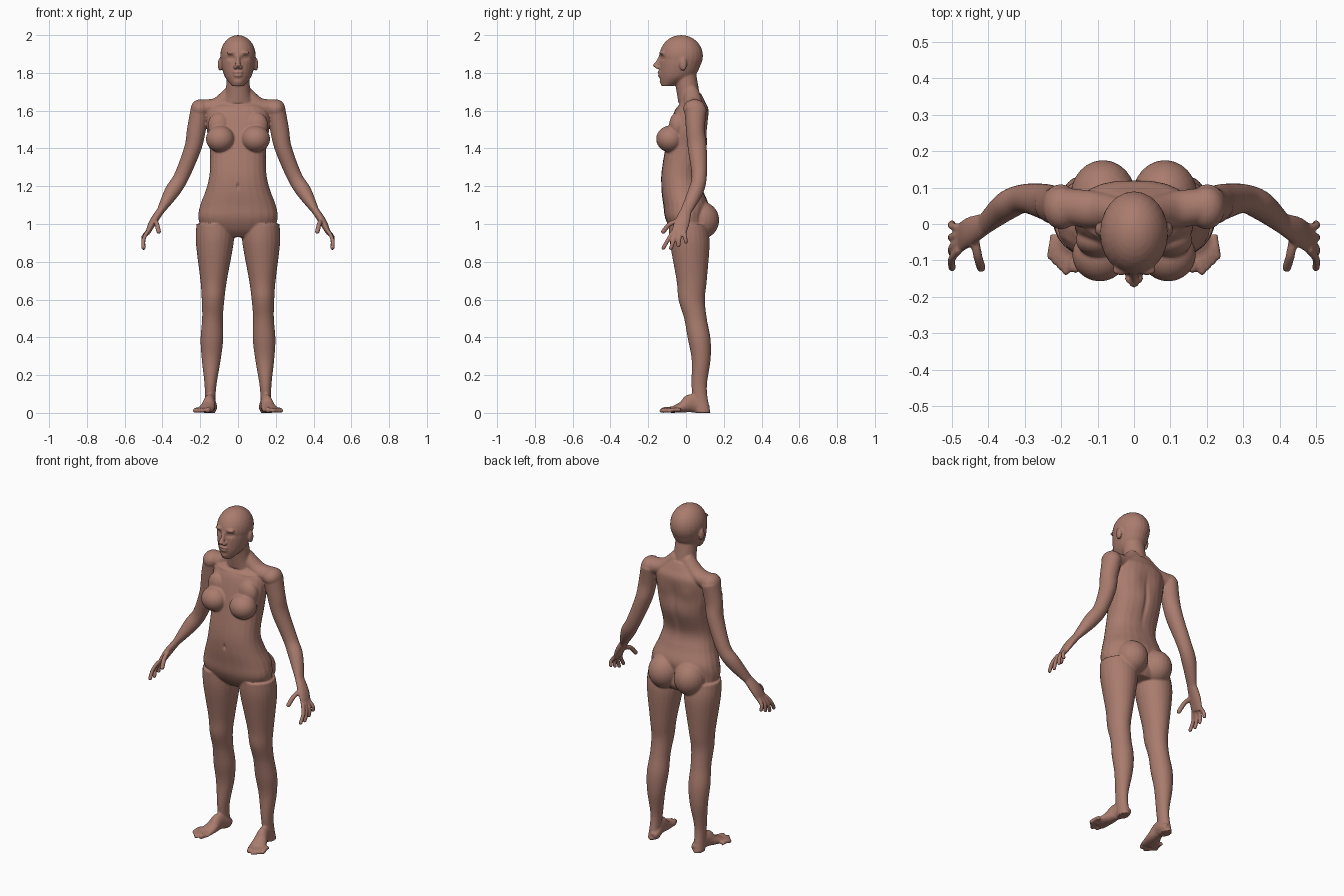
import bpy
import bmesh
import math
from mathutils import Vector, Matrix

cube = bpy.data.objects.get("Cube")
if cube:
    bpy.data.objects.remove(cube, do_unlink=True)

FRONT_BACK, UP = Vector((0, 1, 0)), Vector((0, 0, 1))
bm = bmesh.new()


def spline(rows, steps=6):
    """Smooth curve through rows of numbers."""
    rows = [Vector(row) for row in rows]
    padded = [rows[0], *rows, rows[-1]]
    points = []
    for before, start, end, after in zip(padded, padded[1:], padded[2:], padded[3:]):
        for step in range(steps):
            t = step / steps
            leave, arrive = (end - before) / 2, (after - start) / 2
            bend = (end - start) * 3 - leave * 2 - arrive
            twist = (start - end) * 2 + leave + arrive
            points.append(start + leave * t + bend * t ** 2 + twist * t ** 3)
    return points + [rows[-1]]


def superpower(value, power):
    return math.copysign(abs(value) ** (2 / power), value)


def loft(rows, axis=None, depth_axis=FRONT_BACK, power=2, sides=24):
    """Skin oval rings of x, y, z, half width, half depth."""
    rows = spline(rows)
    centres = [Vector(row[:3]) for row in rows]
    rings = []
    for i, (centre, row) in enumerate(zip(centres, rows)):
        following = centres[min(i + 1, len(centres) - 1)]
        previous = centres[max(i - 1, 0)]
        along = axis or (following - previous).normalized()
        deep = (depth_axis - along * depth_axis.dot(along)).normalized()
        wide = along.cross(deep)
        ring = []
        for side in range(sides):
            angle = math.tau * side / sides
            across = wide * row[3] * superpower(math.cos(angle), power)
            through = deep * row[4] * superpower(math.sin(angle), power)
            ring.append(bm.verts.new(centre + across + through))
        rings.append(ring)
    for lower, upper in zip(rings, rings[1:]):
        for side in range(sides):
            after = (side + 1) % sides
            bm.faces.new((lower[side], lower[after], upper[after], upper[side]))
    bm.faces.new(rings[0])
    bm.faces.new(rings[-1])


def column(rows, middle=lambda height: 0, power=2):
    """Upright loft of y, z, half width, half depth."""
    loft([(middle(z), y, z, wide, deep) for y, z, wide, deep in rows],
         axis=UP, power=power)


def ball(centre, radii):
    place = Matrix.Translation(centre) @ Matrix.Diagonal((*radii, 1))
    bmesh.ops.create_uvsphere(bm, u_segments=24, v_segments=16, radius=1, matrix=place)


def digit(base, tip, radius, arch):
    """Finger or toe: an arched tube with a rounded tip."""
    base, tip = Vector(base), Vector(tip)
    knuckle = (base + tip) / 2 + Vector(arch)
    loft([(*point, radius, radius) for point in (base, knuckle, tip)], sides=12)
    ball(tip, (radius, radius, radius))


# arm
loft([(.2, .05, 1.61, .05, .06), (.22, .05, 1.5, .05, .05),
      (.24, .06, 1.4, .045, .05), (.3, .07, 1.25, .04, .04),
      (.35, .05, 1.17, .04, .04), (.41, 0, 1.07, .02, .03)])

# shoulder and its slope to the neck
ball((.2, .045, 1.61), (.05, .06, .05))
loft([(.03, .03, 1.7, .04, .04), (.11, .04, 1.63, .04, .05),
      (.2, .05, 1.61, .05, .05)])

# hand
loft([(.41, 0, 1.07, .02, .03), (.45, -.02, 1.01, .02, .04),
      (.48, -.04, .95, .012, .04)])
for i in range(4):
    droop = .02 * math.sin(i + 1)
    digit((.48, -.07 + i * .02, .96), (.5, -.12 + i * .04, .89 - droop),
          .011, (.01, 0, 0))
digit((.44, -.03, 1.02), (.42, -.12, .96), .013, (0, -.01, .01))

# leg, drifting outward toward the floor
column([(.01, 1, .1, .1), (.02, .9, .1, .105), (.03, .7, .07, .08),
        (.03, .6, .06, .07), (.05, .5, .055, .06), (.07, .39, .06, .06),
        (.08, .28, .05, .05), (.07, .13, .03, .04), (.09, 0, .03, .04)],
       middle=lambda height: .15 - height * .03)

# foot, resting on its sole
loft([(x, y, height, wide, height) for x, y, wide, height in (
    (.14, .12, .02, .02), (.14, .09, .03, .03), (.15, .03, .03, .05),
    (.16, -.02, .04, .03), (.18, -.09, .05, .012))], depth_axis=UP)
digit((.15, -.07, .02), (.16, -.12, .015), .015, (0, 0, 0))
for i in range(4):
    x, y = .187 + i * .014, i * .014 - .13
    digit((x - .01, y + .06, .015), (x, y, .011), .011, (0, 0, .005))

# breast, seat, ear, nostril and brow
ball((.094, -.085, 1.45), (.076, .073, .07))
ball((.1, -.045, 1.52), (.06, .045, .07))
ball((.085, .076, 1.02), (.09, .1, .1))
ball((.095, -.015, 1.845), (.012, .02, .035))
ball((.015, -.15, 1.83), (.01, .014, .01))
ball((.035, -.127, 1.907), (.026, .014, .01))

# mirror the paired parts
twin = bmesh.ops.duplicate(bm, geom=bm.verts[:] + bm.edges[:] + bm.faces[:])
for part in twin["geom"]:
    if isinstance(part, bmesh.types.BMVert):
        part.co.x = -part.co.x

# torso
column([(.03, .93, .08, .07), (.02, .97, .18, .1), (0, 1.03, .21, .11),
        (0, 1.1, .2, .12), (-.02, 1.18, .17, .11), (-.03, 1.27, .15, .1),
        (0, 1.4, .15, .11), (.01, 1.5, .165, .1), (.03, 1.6, .16, .09),
        (.04, 1.65, .11, .06), (.03, 1.69, .07, .05)], power=2.3)

# neck
column([(.02, 1.64, .08, .06), (.01, 1.7, .065, .06), (-.01, 1.82, .06, .06)])

# skull and jaw
ball((0, -.025, 1.89), (.094, .115, .11))
column([(-.1, 1.73, .03, .03), (-.05, 1.78, .07, .09),
        (-.03, 1.85, .09, .11), (-.025, 1.9, .09, .11)])

# nose, lips and chin
column([(-.13, 1.9, .01, .01), (-.145, 1.86, .011, .015),
        (-.16, 1.84, .014, .016), (-.15, 1.826, .01, .01)])
ball((0, -.138, 1.803), (.027, .013, .01))
ball((0, -.136, 1.787), (.024, .014, .01))
ball((0, -.12, 1.755), (.025, .02, .02))

bmesh.ops.recalc_face_normals(bm, faces=bm.faces[:])
mesh = bpy.data.meshes.new("body_parts")
bm.to_mesh(mesh)
bm.free()
body = bpy.data.objects.new("body", mesh)
bpy.context.scene.collection.objects.link(body)

# fuse the parts into one smooth skin
fuse = body.modifiers.new("fuse", 'REMESH')
fuse.mode = 'VOXEL'
fuse.voxel_size = .005
soften = body.modifiers.new("soften", 'SMOOTH')
soften.factor = .5
soften.iterations = 6
depsgraph = bpy.context.evaluated_depsgraph_get()
skin = bpy.data.meshes.new_from_object(body.evaluated_get(depsgraph))
body.modifiers.clear()
body.data = skin
bpy.data.meshes.remove(mesh)

# sculpted hollows and bulges: centre, spread, push along y
details = {
    "eye socket": ((.037, -.13, 1.88), (.017, .05, .011), .013),
    "eyelid": ((.037, -.12, 1.88), (.01, .05, .006), -.007),
    "mouth line": ((0, -.14, 1.795), (.02, .03, .004), .004),
    "navel": ((0, -.13, 1.2), (.007, .05, .014), .01),
    "spine groove": ((0, .1, 1.4), (.014, .05, .13), -.01),
    "shoulder blade": ((.08, .11, 1.52), (.04, .04, .05), .006),
    "collar bone": ((.09, -.04, 1.62), (.06, .04, .007), -.005),
}
for vert in skin.vertices:
    spot = Vector((abs(vert.co.x), vert.co.y, vert.co.z))
    for centre, spread, push in details.values():
        distance = sum(((s - c) / r) ** 2 for s, c, r in zip(spot, centre, spread))
        vert.co.y += push * math.exp(-distance)

# skin colour
colour = (.4, .2, .155, 1)
material = bpy.data.materials.new("warm brown skin")
material.use_nodes = True
material.diffuse_color = colour
shader = material.node_tree.nodes["Principled BSDF"]
shader.inputs["Base Color"].default_value = colour
skin.materials.clear()
skin.materials.append(material)
skin.shade_smooth()
